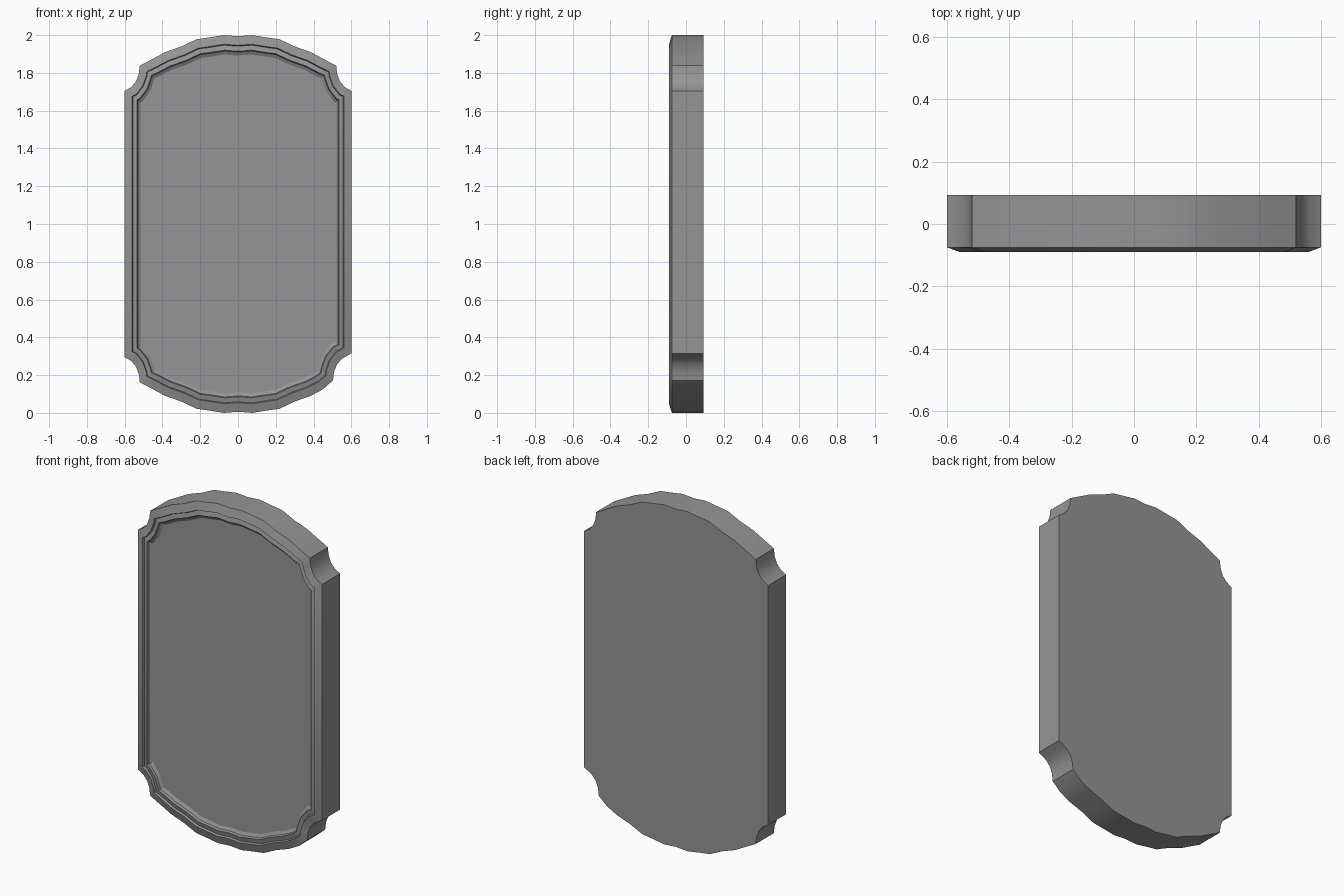
import bpy, bmesh
from mathutils import Vector

cube = bpy.data.objects.get("Cube")
if cube:
    bpy.data.objects.remove(cube)

grey = bpy.data.materials.new("mid grey")
grey.use_nodes = True
GREY = (0.30, 0.30, 0.30, 1)
grey.diffuse_color = GREY
grey.node_tree.nodes["Principled BSDF"].inputs["Base Color"].default_value = GREY

# Quarter outline: side, scooped corner, wavy arched end
quarter = [(.6, .705), (.565, .725), (.54, .755), (.525, .795), (.52, .838),
           (.45, .875), (.385, .91), (.30, .94), (.22, .978), (.15, .988), (.075, 1.0)]
top = quarter + [(0, .994)] + [(-x, z) for x, z in reversed(quarter)]
bottom = [(-x, -z) for x, z in top]
# The lower right corner is scooped a little deeper
bottom = [(x - .017, z + .01) if .51 < x < .59 else (x, z + .02 if x > .59 else z)
          for x, z in bottom]
outline = [Vector(p) for p in top + bottom]


def inset(points, d):
    """Mitred inward offset of a counter-clockwise loop, wider at the ends."""
    result = []
    for i, p in enumerate(points):
        a = (p - points[i - 1]).normalized()
        b = (points[(i + 1) % len(points)] - p).normalized()
        na, nb = Vector((-a.y, a.x)), Vector((-b.y, b.x))
        m = (na + nb) / (1 + na.dot(nb)) * d
        result.append(Vector((p.x + m.x, p.y + m.y * 1.2)))
    return result


# Moulding section: (inset, depth) from the back edge to the recessed panel
section = [(0, .093), (0, -.075), (.04, -.09), (.044, -.078), (.066, -.085),
           (.07, -.072), (.085, -.062)]

bm = bmesh.new()
rings = []
for d, y in section:
    rings.append([bm.verts.new((p.x, y, p.y + 1)) for p in inset(outline, d)])
count = len(outline)
for r, s in zip(rings, rings[1:]):
    for i in range(count):
        j = (i + 1) % count
        bm.faces.new((r[i], r[j], s[j], s[i]))
bm.faces.new(rings[0])       # flat back
bm.faces.new(rings[-1])      # recessed front panel
bmesh.ops.recalc_face_normals(bm, faces=bm.faces)
mesh = bpy.data.meshes.new("framed_plaque")
bm.to_mesh(mesh)
bm.free()
mesh.materials.append(grey)
plaque = bpy.data.objects.new("framed_plaque", mesh)
bpy.context.collection.objects.link(plaque)

# Smooth along the scoops and arches, crisp at the moulding edges
bpy.ops.object.select_all(action="DESELECT")
plaque.select_set(True)
bpy.context.view_layer.objects.active = plaque
bpy.ops.object.shade_smooth_by_angle(angle=0.45)
